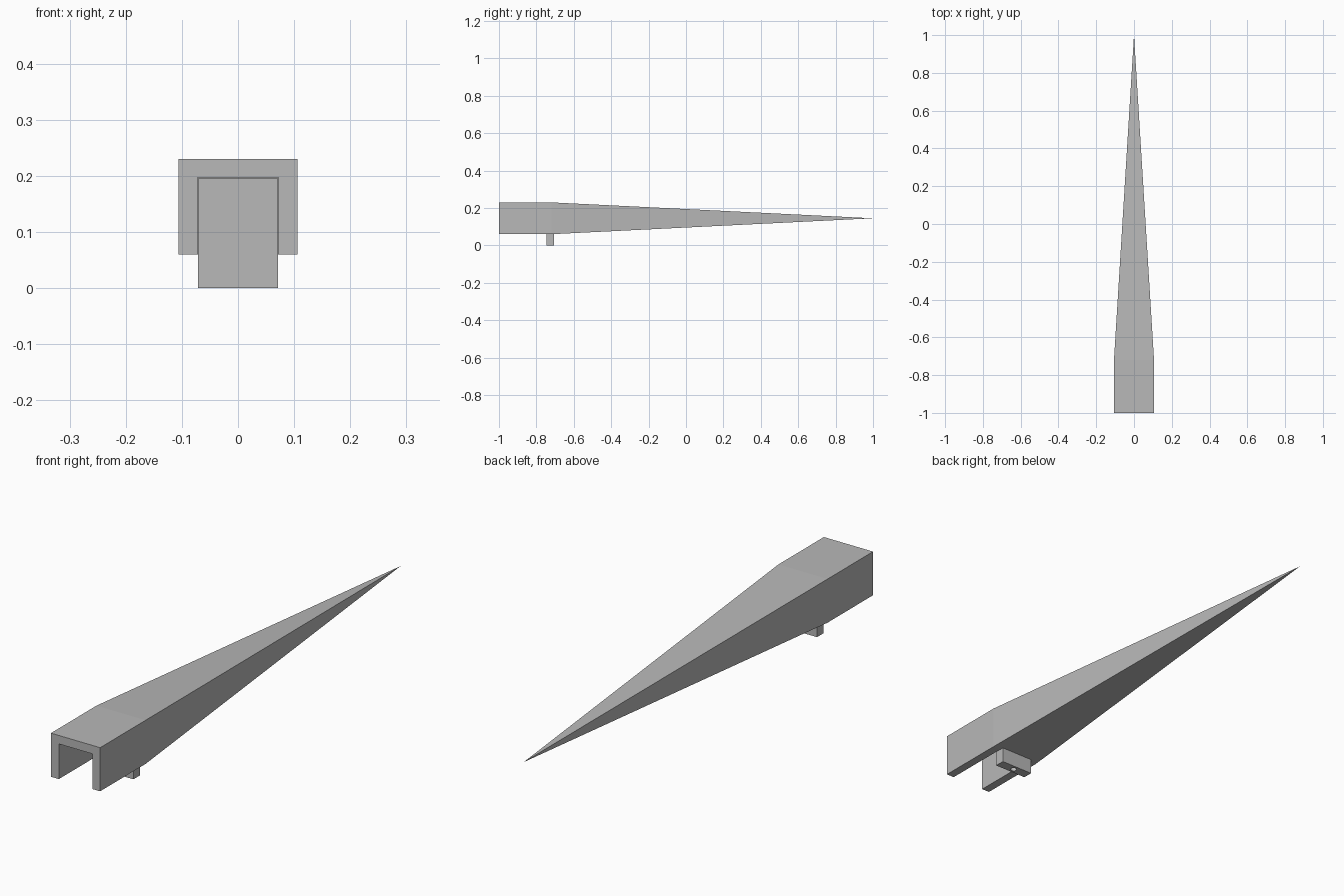
import bpy
import bmesh
from mathutils import Matrix

cube = bpy.data.objects.get("Cube")
if cube:
    bpy.data.objects.remove(cube, do_unlink=True)

grey = bpy.data.materials.new("plain grey")
grey.use_nodes = True
colour = (0.48, 0.48, 0.48, 1)
grey.diffuse_color = colour
grey.node_tree.nodes["Principled BSDF"].inputs["Base Color"].default_value = colour


def add_object(name, bm):
    bmesh.ops.recalc_face_normals(bm, faces=bm.faces[:])
    mesh = bpy.data.meshes.new(name)
    bm.to_mesh(mesh)
    bm.free()
    mesh.materials.append(grey)
    obj = bpy.data.objects.new(name, mesh)
    bpy.context.collection.objects.link(obj)
    return obj


# Spike body: open channel at the front, solid taper to a point at the back
FRONT, BEND, TIP = -1.0, -0.72, 1.0
BOTTOM, TOP, CEILING = 0.06, 0.23, 0.197
OUTER, INNER = 0.106, 0.072
half = [(INNER, CEILING), (INNER, BOTTOM), (OUTER, BOTTOM), (OUTER, TOP)]
profile = half + [(-x, z) for x, z in reversed(half)]

bm = bmesh.new()
front = [bm.verts.new((x, FRONT, z)) for x, z in profile]
bend = [bm.verts.new((x, BEND, z)) for x, z in profile]
apex = bm.verts.new((0, TIP, (BOTTOM + TOP) / 2))
count = len(profile)
for i in range(count):
    j = (i + 1) % count
    bm.faces.new((front[i], front[j], bend[j], bend[i]))
# Front rim: two legs and the roof
r1, r2, r3, r4, l4, l3, l2, l1 = front
bm.faces.new((r1, r2, r3, r4))
bm.faces.new((l1, l2, l3, l4))
bm.faces.new((r1, r4, l4, l1))
# Cavity back wall, then the four tapering sides
r1, r2, r3, r4, l4, l3, l2, l1 = bend
bm.faces.new((r1, r2, l2, l1))
for edge in ((r3, r4), (r4, l4), (l4, l3), (l3, l2, r2, r3)):
    bm.faces.new((*edge, apex))
body = add_object("spike_body", bm)

# Locating plate plugging the channel and hanging below it
bm = bmesh.new()
bmesh.ops.create_cube(bm, size=1, matrix=Matrix.Translation((0, -0.725, 0.098))
                      @ Matrix.Diagonal((0.142, 0.04, 0.196, 1)))
plate = add_object("locating_plate", bm)

# Small blind hole under the plate
bm = bmesh.new()
bmesh.ops.create_cone(bm, cap_ends=True, segments=16, radius1=0.012, radius2=0.012,
                      depth=0.06, matrix=Matrix.Translation((0, -0.725, 0)))
cutter = add_object("hole_cutter", bm)
cutter.hide_render = True
cutter.hide_viewport = True
cut = plate.modifiers.new("hole", "BOOLEAN")
cut.operation = "DIFFERENCE"
cut.object = cutter
